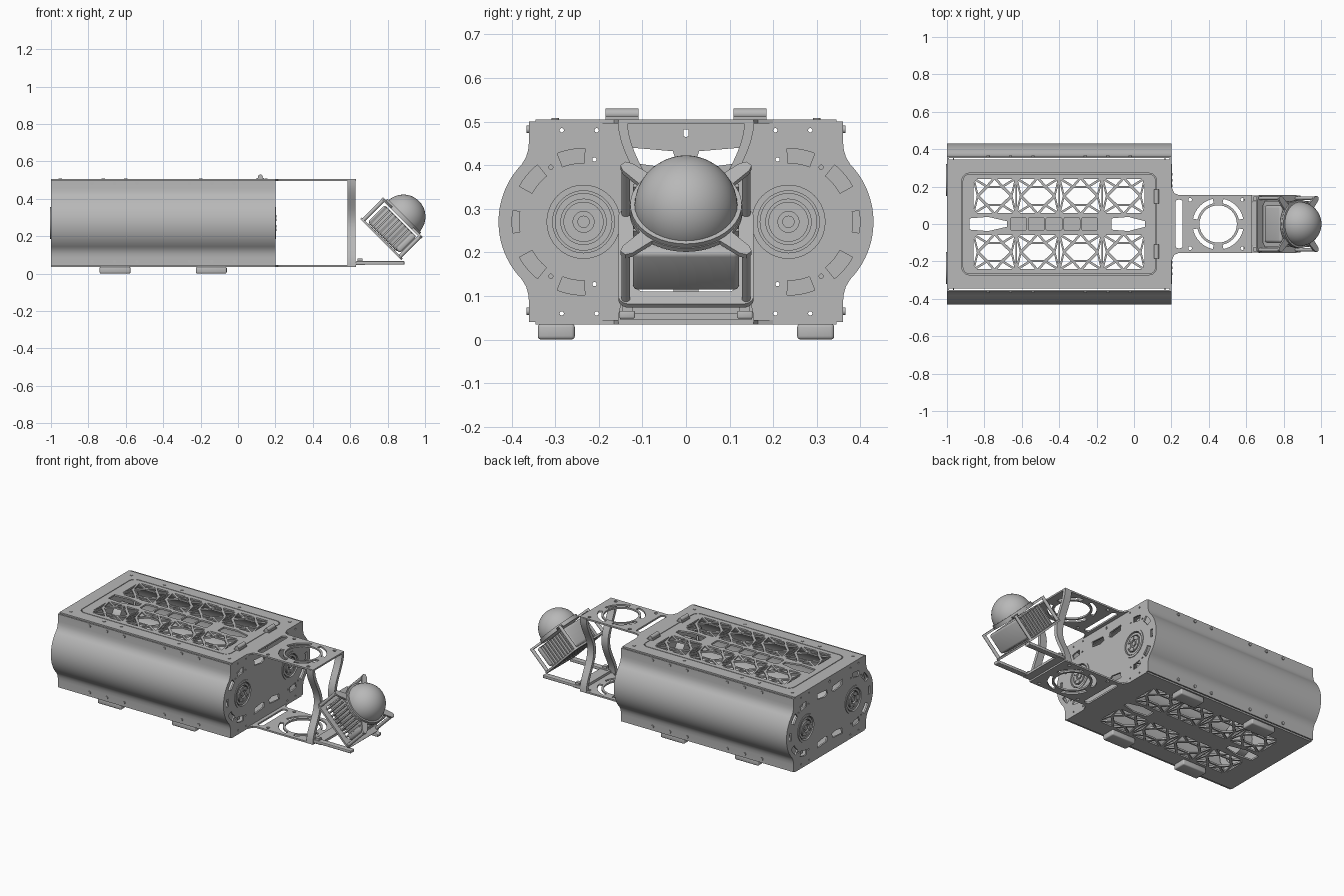
import bpy, bmesh, math
from math import sin, cos, pi, radians
from mathutils import Matrix, Vector

cube = bpy.data.objects.get("Cube")
if cube:
    bpy.data.objects.remove(cube, do_unlink=True)

grey = bpy.data.materials.new("satin grey")
grey.use_nodes = True
grey.diffuse_color = (0.48, 0.48, 0.48, 1)
shader = grey.node_tree.nodes["Principled BSDF"]
shader.inputs["Base Color"].default_value = (0.48, 0.48, 0.48, 1)
shader.inputs["Roughness"].default_value = 0.6

FLAT = Matrix.Identity(4)
UPRIGHT = Matrix(((0, 0, 1, 0), (1, 0, 0, 0), (0, 1, 0, 0), (0, 0, 0, 1)))  # draws in y, z


def finish(ob, angle=30):
    bpy.ops.object.select_all(action='DESELECT')
    ob.select_set(True)
    bpy.context.view_layer.objects.active = ob
    if ob.type == 'CURVE':
        bpy.ops.object.convert(target='MESH')
        ob = bpy.context.object
    ob.data.materials.clear()
    ob.data.materials.append(grey)
    bpy.ops.object.shade_smooth_by_angle(angle=radians(angle))
    return ob


def plate(name, loops, thick, frame=FLAT, at=0.0):
    """Sheet cut from closed outlines; inner outlines become openings."""
    cu = bpy.data.curves.new(name, 'CURVE')
    cu.dimensions, cu.fill_mode, cu.extrude = '2D', 'BOTH', thick / 2
    for loop in loops:
        sp = cu.splines.new('POLY')
        sp.points.add(len(loop) - 1)
        for p, (a, b) in zip(sp.points, loop):
            p.co = (a, b, 0, 1)
        sp.use_cyclic_u = True
    ob = bpy.data.objects.new(name, cu)
    bpy.context.collection.objects.link(ob)
    ob.matrix_world = frame @ Matrix.Translation((0, 0, at))
    return finish(ob)


def lathe(name, profile, frame, steps=40):
    """Spin (radius, height) points about the local z axis."""
    bm = bmesh.new()
    vs = [bm.verts.new((r, 0, h)) for r, h in profile]
    es = [bm.edges.new(pair) for pair in zip(vs, vs[1:])]
    bmesh.ops.spin(bm, geom=vs + es, cent=(0, 0, 0), axis=(0, 0, 1), angle=2 * pi, steps=steps)
    bmesh.ops.remove_doubles(bm, verts=bm.verts, dist=1e-4)
    bmesh.ops.recalc_face_normals(bm, faces=bm.faces)
    me = bpy.data.meshes.new(name)
    bm.to_mesh(me)
    bm.free()
    ob = bpy.data.objects.new(name, me)
    bpy.context.collection.objects.link(ob)
    ob.matrix_world = frame
    return finish(ob, 35)


def box(name, lo, hi, frame=FLAT, bevel=0.0):
    bm = bmesh.new()
    lo, hi = Vector(lo), Vector(hi)
    bmesh.ops.create_cube(bm, size=1, matrix=Matrix.Translation((lo + hi) / 2) @ Matrix.Diagonal((*(hi - lo), 1)))
    if bevel:
        bmesh.ops.bevel(bm, geom=bm.edges[:], offset=bevel, segments=3, profile=0.5, affect='EDGES')
    me = bpy.data.meshes.new(name)
    bm.to_mesh(me)
    bm.free()
    ob = bpy.data.objects.new(name, me)
    bpy.context.collection.objects.link(ob)
    ob.matrix_world = frame
    return finish(ob)


def rod(name, r, a, b, frame):
    return lathe(name, [(0, a), (r, a), (r, b), (0, b)], frame, 14)


def circle(cx, cy, r, n=40):
    return [(cx + r * cos(2 * pi * i / n), cy + r * sin(2 * pi * i / n)) for i in range(n)]


def arc(cx, cy, r, a, b, n=12):
    return [(cx + r * cos(radians(a + (b - a) * i / n)), cy + r * sin(radians(a + (b - a) * i / n)))
            for i in range(n + 1)]


def arc_slot(cx, cy, r0, r1, a, b):
    return arc(cx, cy, r0, a, b) + arc(cx, cy, r1, b, a)


def round_rect(x0, y0, x1, y1, r):
    return (arc(x1 - r, y1 - r, r, 0, 90, 5) + arc(x0 + r, y1 - r, r, 90, 180, 5)
            + arc(x0 + r, y0 + r, r, 180, 270, 5) + arc(x1 - r, y0 + r, r, 270, 360, 5))


def shrink(poly, k):
    cx, cy = (sum(p[i] for p in poly) / len(poly) for i in (0, 1))
    return [(cx + (x - cx) * k, cy + (y - cy) * k) for x, y in poly]


# Braced openings used by the lid and the floor
def lattice():
    hexa = [(-.8, .5), (-.35, .76), (.35, .76), (.8, .5), (.35, .24), (-.35, .24)]
    cell = [(hexa, .88), ([(-.35, .76), (.35, .76), (0, 1)], .75)]
    cell.append(([(-.35, .24), (.35, .24), (0, 0)], .75))
    for s in (-1, 1):
        cell.append(([(s, 1), (s * .8, .5), (s, 0)], .72))
        for f in (lambda v: v, lambda v: 1 - v):
            cell.append(([(s, f(1)), (s * .8, f(.5)), (s * .35, f(.76))], .72))
            cell.append(([(s, f(1)), (0, f(1)), (s * .35, f(.76))], .72))
    holes = []
    for bay in range(4):
        for side in (-1, 1):
            for poly, k in cell:
                pts = [(-.745 + bay * .23 + u * .114, side * (.055 + v * .19)) for u, v in poly]
                holes.append(shrink(pts, k))
    for x0, x1 in ((-.88, -.68), (-.12, .06)):
        m = (x0 + x1) / 2
        holes.append([(x0, -.03), (m, -.038), (x1, -.015), (x1, .015), (m, .038), (x0, .03)])
    return holes


# Top deck, lid and floor
tray = [(-1, -.345), (.2, -.345), (.2, -.2), (.2, .2), (.2, .345), (-1, .345)]
plate("top_deck", [tray, round_rect(-.92, -.272, .12, .272, .04)], .01, at=.5)
squares = [round_rect(x, -.036, x + .085, .036, .012) for x in (-.66 + i * .095 for i in range(5))]
plate("lid", [round_rect(-.916, -.268, .116, .268, .038)] + lattice() + squares, .01, at=.5)
plate("floor", [tray] + lattice(), .01, at=.04)

# Tongues that carry the front bracket
tongue = [(.2, -.2), (.215, -.165), (.24, -.155), (.63, -.155), (.63, .155), (.24, .155), (.215, .165), (.2, .2)]
cuts = [round_rect(.222, -.13, .26, .13, .015), circle(.45, 0, .1)]
cuts += [arc_slot(.45, 0, .113, .137, a + 12, a + 78) for a in range(0, 360, 90)]
cuts += [circle(x, y, .01, 12) for x in (.3, .58) for y in (-.13, .13)]
for z, tag in ((.5, "upper"), (.04, "lower")):
    plate(tag + "_tongue", [tongue] + cuts, .01, at=z)

# Side panels and end plates share one bulging section
CY, CZ, BULGE = .24, .27, .19
section = [(.36, .5), (.36, .455), (.362, .435), (.367, .418)] + arc(CY, CZ, BULGE, 44, -44, 28)
section += [(.367, .122), (.362, .105), (.36, .085), (.36, .04)]
for s, tag in ((1, "left"), (-1, "right")):
    skin = [(s * y, z) for y, z in section] + [(s * (y - .008), z) for y, z in reversed(section)]
    plate(tag + "_side_panel", [skin], 1.2, UPRIGHT, -.4)
    for z in (.065, .482):
        for x in (-.78, -.66, -.54, -.26, -.14, -.02):
            spot = Matrix.Translation((x, s * .36, z)) @ Matrix.Rotation(pi / 2, 4, 'X')
            rod(tag + "_panel_screw", .009, -.006, .006, spot)

outline = [(y - .003, z) for y, z in section]
outline += [(-y, z) for y, z in reversed(outline)]
openings = []
for s in (-1, 1):
    openings.append(circle(s * .235, CZ, .08))
    for a in (-80, -40, 0, 40, 80):
        r0, r1, w = (.148, .164, 9) if a == 0 else (.135, .168, 11)
        slot = arc_slot(.235, CZ, r0, r1, a - w, a + w)
        openings.append([(s * y, z) for y, z in slot])
    for f in (1, -1):
        window = [(.125, .17), (.03, .162), (.022, .135), (.05, .125), (.12, .135)]
        openings.append([(s * y, CZ + f * z) for y, z in window])
        openings += [circle(s * y, CZ + f * z, .005, 10) for y, z in ((.285, .21), (.205, .21), (.21, .143), (.31, .125))]
openings.append(round_rect(-.006, .465, .006, .482, .004))

for x, d, tag in ((.195, 1, "front"), (-.995, -1, "rear")):
    plate(tag + "_end_plate", [outline] + openings, .01, UPRIGHT, x)
    for s in (-1, 1):
        guard = arc_slot(.235, CZ, .126, .172, -95, 95)
        plate(tag + "_slot_backing", [[(s * y, z) for y, z in guard]], .006, UPRIGHT, x - d * .03)
        # Thruster with stepped rings, hub and bolts
        aim = Matrix.Translation((x, s * .235, CZ)) @ Matrix.Rotation(d * pi / 2, 4, 'Y')
        rings = [(0, .006), (.014, .006), (.014, -.004), (.024, -.004), (.024, .007), (.046, .007), (.046, -.012),
                 (.052, -.012), (.052, .004), (.066, .004), (.066, -.01), (.071, -.01), (.071, .009),
                 (.085, .009), (.085, .004), (.08, .004), (.08, -.06), (0, -.06)]
        lathe(tag + "_thruster", rings, aim)
        for i in range(6):
            a = i * pi / 3
            rod(tag + "_thruster_bolt", .007, .004, .01,
                aim @ Matrix.Translation((.036 * cos(a), .036 * sin(a), 0)))

# Feet, hinges and deck screws
for s in (-1, 1):
    for x in (-.74, -.225):
        box("foot", (x, min(s * .255, s * .34), 0), (x + .165, max(s * .255, s * .34), .036), bevel=.008)
    box("hinge_leaf", (.1, s * .147 - .038, .504), (.14, s * .147 + .038, .512))
    barrel = Matrix.Translation((.12, s * .147, .517)) @ Matrix.Rotation(pi / 2, 4, 'X')
    rod("hinge_barrel", .013, -.038, .038, barrel)
    for x in (-.95, -.72, -.6, -.2, .15):
        rod("deck_screw", .009, .5, .508, Matrix.Translation((x, s * .3, 0)))

# Curved posts between the tongues, bowed inward
for s, tag in ((1, "left"), (-1, "right")):
    path = [(.145 - .075 * sin(pi * i / 20) ** 2, .04 + .46 * i / 20) for i in range(21)]
    strip = [(s * (y + .011), z) for y, z in path] + [(s * (y - .011), z) for y, z in reversed(path)]
    plate(tag + "_curved_post", [strip], .045, UPRIGHT, .607)
    box(tag + "_bracket_arm", (.63, s * .135 - .018, .048), (.89, s * .135 + .018, .066), bevel=.004)
    box(tag + "_bracket_lug", (.64, s * .135 - .012, .06), (.665, s * .135 + .012, .08))
box("bracket_crossbar", (.615, -.15, .045), (.68, .15, .06))

# Tilted camera: cross plates, posts, finned housing and dome
tilt = Matrix.Translation((.88, 0, .3)) @ Matrix.Rotation(radians(45), 4, 'Y')
cross = []
for k in range(4):
    a = 45 + 90 * k
    c, q = cos(radians(a)), sin(radians(a))
    arm = [(.13, -.02), (.19, -.016), (.205, -.008), (.205, .008), (.19, .016), (.13, .02)]
    cross += [(u * c - v * q, u * q + v * c) for u, v in arm]
    cross += arc(0, 0, .13, a + 12, a + 78, 8)
plate("front_cross_plate", [cross], .012, tilt, -.004)
plate("rear_frame", [round_rect(-.155, -.155, .155, .155, .025), round_rect(-.115, -.115, .115, .115, .02)],
      .012, tilt, -.16)
for u in (-.138, .138):
    for v in (-.138, .138):
        rod("corner_post", .01, -.16, 0, tilt @ Matrix.Translation((u, v, 0)))
box("camera_housing", (-.115, -.1, -.15), (.115, .1, -.02), tilt, .015)
box("housing_lower_cover", (.09, -.122, -.145), (.125, .122, -.02), tilt, .012)
for i in range(9):
    u = -.105 + i * .024
    box("cooling_fin", (u, -.122, -.165), (u + .009, .122, -.025), tilt)
lathe("dome_flange", [(0, .0), (.128, .0), (.128, .014), (.118, .014)], tilt)
dome = [(.118 * cos(i * pi / 32), .006 + .118 * sin(i * pi / 32)) for i in range(16)] + [(0, .124)]
lathe("dome", dome, tilt, 48)
